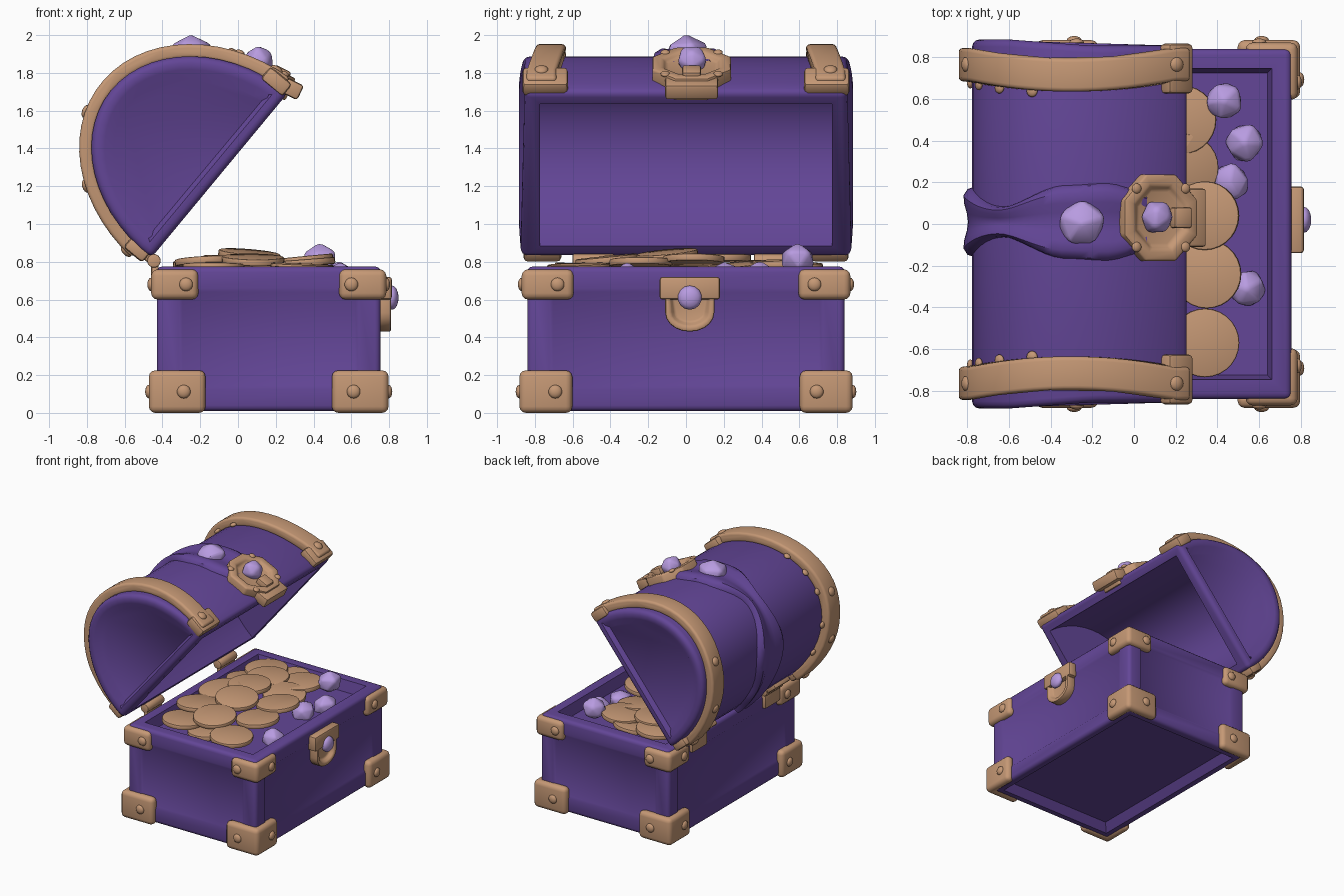
import bpy, bmesh, math, random
from math import sin, cos, pi, radians
from mathutils import Matrix, Vector

random.seed(4)
cube = bpy.data.objects.get("Cube")
if cube:
    bpy.data.objects.remove(cube)


def material(name, rgb):
    m = bpy.data.materials.new(name)
    m.use_nodes = True
    m.diffuse_color = (*rgb, 1)
    m.node_tree.nodes["Principled BSDF"].inputs["Base Color"].default_value = (*rgb, 1)
    return m


PURPLE = material("purple wood", (0.125, 0.061, 0.31))
GOLD = material("warm gold", (0.56, 0.315, 0.178))
GEM = material("lilac gem", (0.48, 0.33, 0.75))

# Lid frame: local x runs along the opening, local z points out through the dome
D, N = Vector((0.638, 0, 0.77)), Vector((-0.77, 0, 0.638))
LID = Matrix(((D.x, 0, N.x, -0.46), (0, 1, 0, 0), (D.z, 0, N.z, 0.82), (0, 0, 0, 1)))
MID, HALF, RISE = 0.57, 0.57, 0.73


def soften(bm, width, segments=2):
    sharp = [e for e in bm.edges if e.is_manifold and e.calc_face_angle() > radians(35)]
    bmesh.ops.bevel(bm, geom=sharp, offset=width, segments=segments, profile=0.5,
                    affect='EDGES', clamp_overlap=True)


def panel(bm, faces, border, slope, depth):
    """Sink a panel into each face, leaving a flat border and a sloped step."""
    bmesh.ops.inset_individual(bm, faces=faces, thickness=border)
    bmesh.ops.inset_individual(bm, faces=faces, thickness=slope, depth=-depth)


def finish(name, bm, mat, bevel=0.0, frame=None, segments=2):
    bmesh.ops.recalc_face_normals(bm, faces=bm.faces)
    if bevel:
        soften(bm, bevel, segments)
    if frame:
        bm.transform(frame)
    me = bpy.data.meshes.new(name)
    bm.to_mesh(me)
    bm.free()
    me.materials.append(mat)
    ob = bpy.data.objects.new(name, me)
    bpy.context.collection.objects.link(ob)
    bpy.ops.object.select_all(action='DESELECT')
    ob.select_set(True)
    bpy.context.view_layer.objects.active = ob
    bpy.ops.object.shade_smooth_by_angle(angle=radians(40))


def prism(points, axis, lo, hi):
    """Extrude a 2D outline along an axis (0 = x, 1 = y, 2 = z)."""
    bm = bmesh.new()

    def place(p, h):
        c = list(p)
        c.insert(axis, h)
        return bm.verts.new(c)
    a, b = [[place(p, h) for p in points] for h in (lo, hi)]
    caps = [bm.faces.new(a), bm.faces.new(b)]
    for i in range(len(a)):
        j = (i + 1) % len(a)
        bm.faces.new((a[i], a[j], b[j], b[i]))
    bmesh.ops.recalc_face_normals(bm, faces=bm.faces)
    return bm, caps


def box(name, lo, hi, mat, bevel=0.015, frame=None):
    bm, _ = prism([(lo[0], lo[1]), (hi[0], lo[1]), (hi[0], hi[1]), (lo[0], hi[1])], 2, lo[2], hi[2])
    finish(name, bm, mat, bevel, frame)


def stud(name, pos, normal, r=0.036, mat=GOLD, frame=None):
    bm = bmesh.new()
    bmesh.ops.create_uvsphere(bm, u_segments=14, v_segments=8, radius=r)
    turn = Vector(normal).to_track_quat('Z', 'Y').to_matrix().to_4x4()
    bm.transform(Matrix.Translation(pos) @ turn @ Matrix.Diagonal((1, 1, 0.55, 1)))
    finish(name, bm, mat, 0, frame)


def gem(name, pos, r, squash=0.9, frame=None):
    bm = bmesh.new()
    bmesh.ops.create_icosphere(bm, subdivisions=1, radius=r)
    for v in bm.verts:
        v.co *= random.uniform(0.92, 1.12)
    spin = Matrix.Rotation(random.uniform(0, pi), 4, 'Z')
    bm.transform(Matrix.Translation(pos) @ spin @ Matrix.Diagonal((1, 1, squash, 1)))
    finish(name, bm, GEM, 0.014, frame)


def arc(grow, t0=0, t1=180, steps=28):
    ts = [radians(t0 + (t1 - t0) * i / steps) for i in range(steps + 1)]
    return [(MID - (HALF + grow) * cos(t) - 0.02 * sin(t), (RISE + grow) * sin(t)) for t in ts]


# Chest body with recessed panels on every side
X0, X1, Y = -0.43, 0.755, 0.84
bm, _ = prism([(X0, -Y), (X1, -Y), (X1, Y), (X0, Y)], 2, 0.01, 0.775)
soften(bm, 0.03, 3)
big = [f for f in bm.faces if f.calc_area() > 0.3]
panel(bm, [f for f in big if abs(f.normal.z) < 0.5], 0.12, 0.03, 0.015)
panel(bm, [f for f in big if f.normal.z > 0.5], 0.09, 0.03, 0.09)
panel(bm, [f for f in big if f.normal.z < -0.5], 0.05, 0.07, 0.06)
finish("chest_body", bm, PURPLE)

# Corner brackets: L-shaped, with a stud on each arm
for level, z0, z1, out, ax, ay in (("lower", 0, 0.225, 0.042, 0.3, 0.28), ("upper", 0.6, 0.76, 0.03, 0.25, 0.275)):
    for sx, side in ((-1, "back"), (1, "front")):
        for sy, hand in ((-1, "right"), (1, "left")):
            cx = X1 + out if sx > 0 else X0 - out
            cy = sy * (Y + out)
            t = 0.075
            ell = [(0, 0), (ax, 0), (ax, t), (t, t), (t, ay), (0, ay)]
            bm, _ = prism([(cx - sx * a, cy - sy * b) for a, b in ell], 2, z0, z1)
            name = f"{level}_{side}_{hand}_bracket"
            finish(name, bm, GOLD, 0.034, segments=3)
            zm = (z0 + z1) / 2
            stud(name + "_side_stud", (cx - sx * 0.185, cy, zm), (0, sy, 0))
            stud(name + "_end_stud", (cx, cy - sy * 0.19, zm), (sx, 0, 0))

# Front lock: plate, rounded loop and gem knob
box("lock_plate", (0.74, -0.14, 0.6), (0.815, 0.18, 0.72), GOLD)
loop = [(-0.11, 0.66), (0.15, 0.66)]
loop += [(0.02 + 0.13 * cos(a), 0.53 - 0.1 * sin(a)) for a in [pi * i / 10 for i in range(11)]]
bm, caps = prism(loop, 0, 0.73, 0.81)
panel(bm, [caps[1]], 0.03, 0.02, 0.035)
finish("lock_loop", bm, GOLD, 0.012)
stud("lock_knob", (0.815, 0.02, 0.61), (1, 0, 0), 0.064, GEM)

# Hinges
for y, hand in ((-0.49, "right"), (0.47, "left")):
    ring = [(-0.445 + 0.036 * cos(a), 0.805 + 0.036 * sin(a)) for a in [2 * pi * i / 14 for i in range(14)]]
    bm, _ = prism(ring, 1, y - 0.11, y + 0.11)
    finish(hand + "_hinge_pin", bm, GOLD, 0.006)
    box(hand + "_hinge_leaf", (-0.46, y - 0.1, 0.66), (-0.42, y + 0.1, 0.79), GOLD)
    box(hand + "_hinge_lid_leaf", (-0.03, y - 0.1, -0.01), (0.02, y + 0.1, 0.1), GOLD, 0.012, LID)

# Lid: half barrel with recessed end panels and a hollow underside
bm, _ = prism(arc(0), 1, -0.855, 0.855)
soften(bm, 0.035, 3)
panel(bm, [f for f in bm.faces if abs(f.normal.y) > 0.99], 0.035, 0.05, 0.035)
rim = [f for f in bm.faces if f.normal.z < -0.99 and f.calc_area() > 0.5]
bmesh.ops.inset_individual(bm, faces=rim, thickness=0.065)
u0, u1 = [pick(v.co.x for v in rim[0].verts) for pick in (min, max)]
yi = max(v.co.y for v in rim[0].verts)
bmesh.ops.delete(bm, geom=rim, context='FACES_ONLY')
hollow = [((u0 + u1) / 2 - (u1 - u0) / 2 * cos(a), 0.62 * sin(a)) for a in [pi * i / 24 for i in range(25)]]
walls = [[bm.verts.new((u, y, w)) for u, w in hollow] for y in (-yi, yi)]
for wall in walls:
    bm.faces.new(wall)
for i in range(24):
    bm.faces.new((walls[0][i], walls[0][i + 1], walls[1][i + 1], walls[1][i]))
bmesh.ops.remove_doubles(bm, verts=bm.verts, dist=0.002)
for v in bm.verts:
    if abs(v.co.y) > 0.79:
        back = min(1, max(0, (-0.2 - (LID @ v.co).x) / 0.4))
        v.co.y += math.copysign(0.03 * back, v.co.y)
finish("lid", bm, PURPLE, 0, LID)

# Gold bands over the lid, bowed inward along the middle, with feet and studs
for s, hand in ((-1, "right"), (1, "left")):
    def bow(x):
        return s * (0.715 + 0.05 * min(1, ((x + 0.3) / 0.5) ** 2))

    def band_stud(t, edge, grow, r):
        a = radians(t)
        u, w = arc(grow, t, t, 1)[0]
        y = bow((LID @ Vector((u, 0, w))).x) + s * edge
        stud(f"{hand}_band_stud", (u, y, w), (-cos(a) / HALF, 0, sin(a) / RISE), r, GOLD, LID)
    bm, _ = prism(arc(0.065, 6, 177) + arc(-0.01, 6, 177)[::-1], 1, -0.08, 0.08)
    for v in bm.verts:
        v.co.y += bow((LID @ v.co).x)
    finish(hand + "_lid_band", bm, GOLD, 0.02, LID, segments=3)
    y0, y1 = sorted((s * 0.625, s * 0.865))
    box(hand + "_band_front_foot", (1.1, y0, 0.01), (1.185, y1, 0.16), GOLD, 0.02, LID)
    y0, y1 = sorted((s * 0.66, s * 0.86))
    box(hand + "_band_back_foot", (-0.05, y0, 0.02), (0.03, y1, 0.15), GOLD, 0.02, LID)
    for t in (9, 40, 74, 171):
        band_stud(t, 0, 0.062, 0.036)
    for t in (30, 52, 78, 95, 113):
        band_stud(t, -0.085, 0.012, 0.028)

# Folded middle strap: pinched behind the gem and flared at the back
widths = [(4, 0.07), (25, 0.12), (55, 0.17), (97, 0.075), (128, 0.18), (145, 0.19), (160, 0.15)]
ribs = [(-1, -0.015), (-0.93, 0.022), (-0.75, 0.042), (-0.5, 0.038), (-0.25, 0.026), (0, 0.02)]
ribs += [(-a, b) for a, b in ribs[-2::-1]]
bm, rows = bmesh.new(), []
for i in range(43):
    t = 4 + 156 * i / 42
    for (ta, wa), (tb, wb) in zip(widths, widths[1:]):
        if ta <= t <= tb:
            k = (t - ta) / (tb - ta)
            half = wa + (wb - wa) * k * k * (3 - 2 * k)
    row = []
    for a, grow in ribs:
        u, w = arc(grow, t, t, 1)[0]
        row.append(bm.verts.new((u, 0.01 + a * half, w)))
    rows.append(row)
for r, q in zip(rows, rows[1:]):
    for j in range(len(ribs) - 1):
        bm.faces.new((r[j], r[j + 1], q[j + 1], q[j]))
finish("lid_strap", bm, PURPLE, 0, LID)

# Lid clasp: octagonal gold dish around a gem, with a foot and a hook, leaning with the dome
CLASP = LID @ Matrix.Translation((1.115, 0.03, 0.19)) @ Matrix.Rotation(radians(-14), 4, 'Y')
octagon = [(0.225 * cos(a), 0.21 * sin(a)) for a in [pi * (i + 0.5) / 4 for i in range(8)]]
bm, caps = prism(octagon, 0, -0.07, 0.06)
panel(bm, [caps[1]], 0.06, 0.02, 0.025)
finish("clasp_dish", bm, GOLD, 0.012, CLASP)
box("clasp_foot", (-0.04, -0.14, -0.25), (0.045, 0.14, -0.12), GOLD, 0.015, CLASP)
box("clasp_hook", (0, -0.05, -0.16), (0.08, 0.05, -0.06), GOLD, 0.015, CLASP)
for y in (-0.14, 0.14):
    for w in (-0.13, 0.13):
        stud("clasp_stud", (0.057, y, w), (1, 0, 0), 0.025, GOLD, CLASP)
gem("clasp_gem", (0.06, 0.005, 0.02), 0.088, 1, CLASP)
gem("lid_gem", (-0.25, 0.0, 1.91), 0.12, 0.72)

# Treasure: coins and gems heaped inside
coins = [(0.34, -0.57, 0.77), (0.35, -0.24, 0.795), (0.34, 0.04, 0.81), (0.24, 0.27, 0.77),
         (0.23, 0.5, 0.78), (0.08, -0.42, 0.81), (0.06, -0.1, 0.835), (-0.02, 0.18, 0.82),
         (-0.02, 0.42, 0.79), (-0.17, -0.28, 0.8), (-0.18, 0.02, 0.8), (-0.15, 0.34, 0.76),
         (-0.13, -0.53, 0.77), (-0.13, 0.56, 0.775), (0.08, 0.56, 0.75), (0.12, -0.55, 0.75)]
for x, y, z in coins:
    bm = bmesh.new()
    bmesh.ops.create_cone(bm, cap_ends=True, segments=28, radius1=0.165, radius2=0.165, depth=0.036)
    tilt = Matrix.Rotation(random.uniform(-0.12, 0.12), 4, 'X') @ Matrix.Rotation(random.uniform(-0.12, 0.12), 4, 'Y')
    finish("coin", bm, GOLD, 0.008, Matrix.Translation((x, y, z)) @ tilt)
for x, y, z in ((0.43, 0.59, 0.81), (0.53, 0.39, 0.71), (0.46, 0.2, 0.72), (0.54, -0.31, 0.71)):
    gem("loose_gem", (x, y, z), 0.1)
